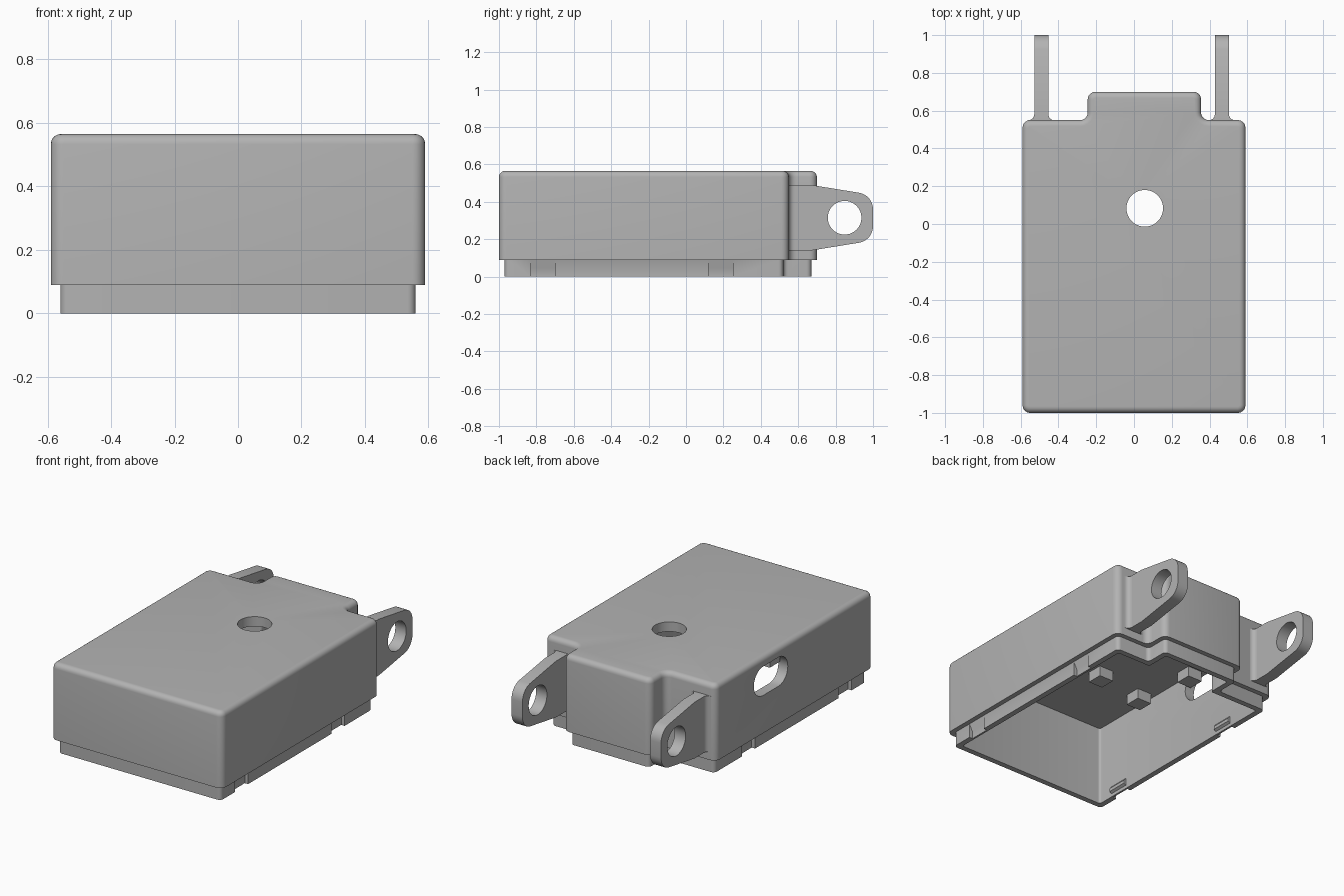
import bpy, bmesh, math
from mathutils import Vector

if "Cube" in bpy.data.objects:
    bpy.data.objects.remove(bpy.data.objects["Cube"], do_unlink=True)

grey = bpy.data.materials.new("plain_grey")
grey.use_nodes = True
colour = (0.45, 0.45, 0.45, 1)
grey.diffuse_color = colour
grey.node_tree.nodes["Principled BSDF"].inputs["Base Color"].default_value = colour


def finish(bm, name):
    bmesh.ops.recalc_face_normals(bm, faces=bm.faces[:])
    mesh = bpy.data.meshes.new(name)
    bm.to_mesh(mesh)
    bm.free()
    mesh.materials.append(grey)
    ob = bpy.data.objects.new(name, mesh)
    bpy.context.collection.objects.link(ob)
    return ob


def extrude(points, direction):
    bm = bmesh.new()
    face = bm.faces.new([bm.verts.new(p) for p in points])
    out = bmesh.ops.extrude_face_region(bm, geom=[face])
    verts = [v for v in out["geom"] if isinstance(v, bmesh.types.BMVert)]
    bmesh.ops.translate(bm, verts=verts, vec=Vector(direction))
    bmesh.ops.recalc_face_normals(bm, faces=bm.faces[:])
    return bm


def outline(d):
    # T-shaped plan, moved inwards by d
    return [(-.59 + d, -1 + d), (.59 - d, -1 + d), (.59 - d, .55 - d), (.355 - d, .55 - d),
            (.355 - d, .7 - d), (-.245 + d, .7 - d), (-.245 + d, .55 - d), (-.59 + d, .55 - d)]


def plan_block(name, inset, z0, z1, corner, top=0):
    bm = extrude([(x, y, z0) for x, y in outline(inset)], (0, 0, z1 - z0))
    upright = [e for e in bm.edges if abs(e.verts[0].co.z - e.verts[1].co.z) > .01]
    bmesh.ops.bevel(bm, geom=upright, offset=corner, segments=5, profile=.5, affect='EDGES')
    if top:
        rim = [e for e in bm.edges if min(v.co.z for v in e.verts) > z1 - .001]
        bmesh.ops.bevel(bm, geom=rim, offset=top, segments=5, profile=.5, affect='EDGES')
    return finish(bm, name)


def box(name, lo, hi):
    pts = [(lo[0], lo[1], lo[2]), (hi[0], lo[1], lo[2]), (hi[0], hi[1], lo[2]), (lo[0], hi[1], lo[2])]
    return finish(extrude(pts, (0, 0, hi[2] - lo[2])), name)


def boolean(ob, tool, operation='DIFFERENCE'):
    mod = ob.modifiers.new("cut", 'BOOLEAN')
    mod.operation, mod.solver, mod.object = operation, 'EXACT', tool
    bpy.context.view_layer.objects.active = ob
    bpy.ops.object.modifier_apply(modifier=mod.name)
    bpy.data.objects.remove(tool, do_unlink=True)


def smooth(ob):
    bpy.ops.object.select_all(action='DESELECT')
    ob.select_set(True)
    bpy.context.view_layer.objects.active = ob
    bpy.ops.object.shade_smooth_by_angle(angle=math.radians(32))


def arc(cx, cy, r, a0, a1, n=12):
    steps = [math.radians(a0 + (a1 - a0) * i / n) for i in range(n + 1)]
    return [(cx + r * math.cos(a), cy + r * math.sin(a)) for a in steps]


# Case: main shell with a narrower lip, hollowed from below
case = plan_block("case", 0, .09, .565, .04, .032)
boolean(case, plan_block("lip", .03, 0, .15, .025), 'UNION')
boolean(case, plan_block("cavity", .065, -.1, .505, .015))

# Round opening in the top
ring = arc(.057, .083, .097, 0, 360, 48)[:-1]
boolean(case, finish(extrude([(x, y, .4) for x, y in ring], (0, 0, .4)), "top_hole"))

# Rounded slot in the -x wall
slot = arc(.085, .415, .09, -90, 90) + arc(-.07, .415, .09, 90, 270)
boolean(case, finish(extrude([(-.7, y, z) for y, z in slot], (.25, 0, 0)), "side_slot"))

# Snap notches in the lip, with a sloped upper face and a small bump inside
for side in (-1, 1):
    for y in (-.83, .12):
        profile = [(.6, -.02), (.537, -.02), (.537, .045), (.56, .0895), (.6, .0895)]
        boolean(case, finish(extrude([(side * x, y, z) for x, z in profile], (0, .13, 0)), "notch"))
        bump = [(.535, .015), (.51, .03), (.51, .05), (.535, .08)]
        finish(extrude([(side * x, y, z) for x, z in bump], (0, .13, 0)), "snap_bump")
smooth(case)

# Small locating blocks under the top
for x, y in ((-.1, -.42), (-.44, -.48), (-.5, -.09)):
    box("locating_block", (x - .05, y - .05, .44), (x + .05, y + .05, .515))

# Mounting ears at the back, each with a round hole and flared root
ear_side = [(.53, .14), (.67, .14)] + arc(.91, .27, .09, -80, 0, 8) \
    + arc(.91, .36, .09, 0, 80, 8) + [(.67, .49), (.53, .49)]
for name, x0, x1 in (("left_ear", .428, .503), ("right_ear", -.528, -.453)):
    ear = finish(extrude([(x0, y, z) for y, z in ear_side], (x1 - x0, 0, 0)), name)
    hole = arc(.848, .315, .09, 0, 360, 40)[:-1]
    boolean(ear, finish(extrude([(x0 - .1, y, z) for y, z in hole], (.3, 0, 0)), "ear_hole"))
    r = .03
    root = arc(x1 + r, .55 + r, r, 180, 270, 6) + [(x1 + r, .53), (x0 - r, .53)] \
        + arc(x0 - r, .55 + r, r, 270, 360, 6)
    smooth(finish(extrude([(x, y, .141) for x, y in root], (0, 0, .348)), name + "_root"))
    smooth(ear)
